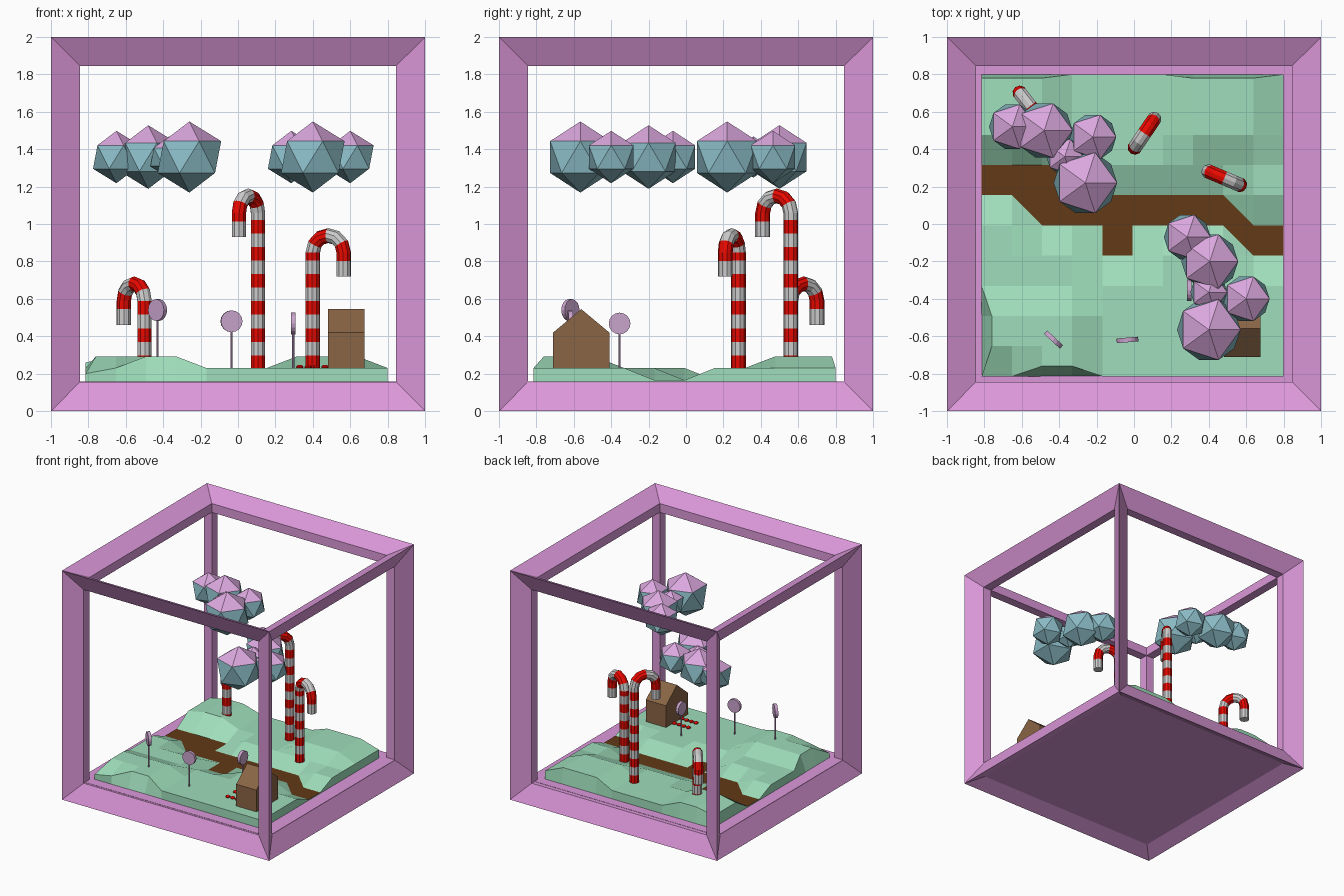
import bpy, bmesh
from math import sin, cos, pi, radians, hypot
from itertools import product
from mathutils import Matrix, Vector

if "Cube" in bpy.data.objects:
    bpy.data.objects.remove(bpy.data.objects["Cube"])


def mat(name, hexa):
    m = bpy.data.materials.new(name)
    rgb = [int(hexa[k:k + 2], 16) / 255 for k in (0, 2, 4)]
    m.diffuse_color = [((c + .055) / 1.055) ** 2.4 if c > .04 else c / 12.92 for c in rgb] + [1]
    m.use_nodes = True
    m.node_tree.nodes["Principled BSDF"].inputs["Base Color"].default_value = m.diffuse_color
    return m


PURPLE, GREEN, PATH = mat("purple", "dc98da"), mat("green", "9fdebb"), mat("path_brown", "633a16")
WOOD, RED, WHITE = mat("wood", "8a6545"), mat("red", "e80800"), mat("white", "d2d2d2")
PINK, TEAL, CANDY = mat("cloud_pink", "dba8de"), mat("cloud_teal", "8bbcc6"), mat("candy", "c9a3cc")


def finish(name, bm, *mats):
    bmesh.ops.recalc_face_normals(bm, faces=bm.faces[:])
    me = bpy.data.meshes.new(name)
    bm.to_mesh(me)
    bm.free()
    for m in mats:
        me.materials.append(m)
    ob = bpy.data.objects.new(name, me)
    bpy.context.collection.objects.link(ob)
    return ob


def box(name, lo, hi, m):
    bm = bmesh.new()
    lo, hi = Vector(lo), Vector(hi)
    bmesh.ops.create_cube(bm, size=1, matrix=Matrix.Translation((lo + hi) / 2) @ Matrix.Diagonal((*(hi - lo), 1)))
    return finish(name, bm, m)


# Cube frame: kite-section bars along the twelve edges
bm = bmesh.new()
IN, MID = .845, .9225
outer, inner, side = {}, {}, {}
for s in product((-1, 1), repeat=3):
    put = lambda c: bm.verts.new((s[0] * c[0], s[1] * c[1], s[2] * c[2] + 1))
    outer[s], inner[s] = put((1, 1, 1)), put((IN, IN, IN))
    for a in range(3):
        side[s, a] = put([MID if k == a else IN for k in range(3)])
for s in outer:
    for a in range(3):
        if s[a] < 0:
            t = tuple(1 if k == a else s[k] for k in range(3))
            for b in range(3):
                if b != a:
                    bm.faces.new((outer[s], outer[t], side[t, b], side[s, b]))
                    bm.faces.new((inner[s], inner[t], side[t, b], side[s, b]))
finish("frame", bm, PURPLE)
box("floor_slab", (-.925, -.905, .06), (.925, .885, .157), PURPLE)

# Terrain: 10 x 10 grid with hills, a sunken path and skirts
bm = bmesh.new()
N, STEP, START = 10, .1615, -.815
path = {(0, 6), (1, 6), (2, 6), (2, 5), (3, 5), (4, 5), (5, 5), (6, 5), (7, 5), (4, 4), (9, 4)}
half = {(1, 5): (False, True), (8, 5): (True, False), (8, 4): (False, True)}
low = {(i + p, j + q) for i, j in path for p in (0, 1) for q in (0, 1)}
top, base = {}, {}
for i, j in product(range(N + 1), repeat=2):
    x, y = START + i * STEP, START + j * STEP
    base[i, j] = (x, y, .15)
    z = .23
    if (i, j) in low:
        z = .165
    elif (i, j) == (0, 0):
        z = .2
    elif (i <= 3 and j <= 2) or (i <= 2 and j >= 8) or (7 <= i <= 9 and j >= 8):
        z = .292
        if j == 0 and i > 1:
            y += .055
        elif j == 0:
            z = .23
        if i == 0 and j <= 2:
            x += .055
        elif i == 0:
            z = .26
        if j == N:
            y -= .02
    top[i, j] = bm.verts.new((x, y, z))
for i, j in product(range(N), repeat=2):
    a, b, c, d = top[i, j], top[i + 1, j], top[i + 1, j + 1], top[i, j + 1]
    if (i, j) in half:
        for tri, brown in zip(((a, b, d), (b, c, d)), half[i, j]):
            bm.faces.new(tri).material_index = int(brown)
    else:
        bm.faces.new((a, b, c, d)).material_index = int((i, j) in path)
rim = ([(i, 0) for i in range(N)] + [(N, j) for j in range(N)]
       + [(N - i, N) for i in range(N)] + [(0, N - j) for j in range(N)])
foot = [bm.verts.new(base[k]) for k in rim]
for n, k in enumerate(rim):
    m = (n + 1) % len(rim)
    bm.faces.new((top[k], top[rim[m]], foot[m], foot[n]))
bm.faces.new(foot)
finish("terrain", bm, GREEN, PATH)

# House: gabled profile extruded along x
bm = bmesh.new()
gable = [(-.71, .22), (-.41, .22), (-.41, .42), (-.56, .545), (-.71, .42)]
ends = [[bm.verts.new((x, y, z)) for y, z in gable] for x in (.48, .675)]
for e in ends:
    bm.faces.new(e)
for k in range(5):
    m = (k + 1) % 5
    bm.faces.new((ends[0][k], ends[0][m], ends[1][m], ends[1][k]))
finish("house", bm, WOOD)

# Red sweets lining the house walk
bm = bmesh.new()
for x, y in product((.33, .375, .42, .465), (-.505, -.61)):
    bmesh.ops.create_uvsphere(bm, u_segments=8, v_segments=6, radius=.02,
                              matrix=Matrix.Translation((x, y, .235)) @ Matrix.Diagonal((1, 1, .6, 1)))
finish("walk_sweets", bm, RED)


# Candy canes: striped tube with a half-circle hook
def cane(name, stem, tip, peak, r=.04, sides=10):
    d = Vector((tip[0] - stem[0], tip[1] - stem[1], 0))
    R = d.length / 2
    d.normalize()
    across = Vector((-d.y, d.x, 0))
    zc, stripe, z0 = peak - R - r, .0725, .225
    rings, cols = [], []          # (u, z, angle) and colour per segment
    n = int((zc - z0) / stripe)
    for k in range(n + 1):
        rings.append((0, z0 + k * stripe, 0))
        cols.append(1 - k % 2)
    for k in range(7):
        f = k * pi / 6
        rings.append((R - R * cos(f), zc + R * sin(f), f))
    cols += [0, 1, 1, 0, 0, 1, 1, 0]
    rings += [(2 * R, zc - .045, pi), (2 * R, zc - .13, pi)]
    bm = bmesh.new()
    loops = []
    for u, z, f in rings:
        c = Vector((stem[0], stem[1], z)) + d * u
        nrm = d * -cos(f) + Vector((0, 0, sin(f)))
        loops.append([bm.verts.new(c + r * (nrm * cos(t) + across * sin(t)))
                      for t in (2 * pi * k / sides for k in range(sides))])
    for A, B, col in zip(loops, loops[1:], cols):
        for k in range(sides):
            m = (k + 1) % sides
            bm.faces.new((A[k], A[m], B[m], B[k])).material_index = col
    bm.faces.new(loops[0])
    bm.faces.new(loops[-1])
    finish(name, bm, WHITE, RED)


cane("candy_cane_tall", (.107, .56), (.005, .41), 1.19)
cane("candy_cane_middle", (.4, .28), (.565, .21), .978)
cane("candy_cane_short", (-.5, .56), (-.61, .7), .72)

# Lollipops: thin stick and upright disc
for n, (x, y, z, ground, ang) in enumerate([(-.43, -.618, .54, .28, -43),
                                            (-.035, -.62, .48, .22, 5),
                                            (.295, -.355, .468, .22, 90)]):
    bm = bmesh.new()
    bmesh.ops.create_cone(bm, cap_ends=True, segments=8, radius1=.006, radius2=.006, depth=z - ground,
                          matrix=Matrix.Translation((x, y, (z + ground) / 2)))
    bmesh.ops.create_cone(bm, cap_ends=True, segments=16, radius1=.058, radius2=.058, depth=.025,
                          matrix=Matrix.Translation((x, y, z)) @ Matrix.Rotation(radians(ang), 4, 'Z')
                          @ Matrix.Rotation(pi / 2, 4, 'X'))
    finish(f"lollipop_{n + 1}", bm, CANDY)

# Clouds: clusters of icosahedra, pink on top
clouds = {"cloud_left": [(-.65, .52, .14), (-.48, .5, .17), (-.22, .465, .14), (-.37, .36, .11), (-.26, .22, .19)],
          "cloud_right": [(.285, -.07, .14), (.405, -.2, .17), (.4, -.365, .11), (.6, -.4, .14), (.4, -.565, .19)]}
for name, puffs in clouds.items():
    bm = bmesh.new()
    for x, y, r in puffs:
        bmesh.ops.create_icosphere(bm, subdivisions=1, radius=r, matrix=Matrix.Translation((x, y, 1.358)))
    bm.normal_update()
    for f in bm.faces:
        f.material_index = int(f.normal.z < .5)
    finish(name, bm, PINK, TEAL)
